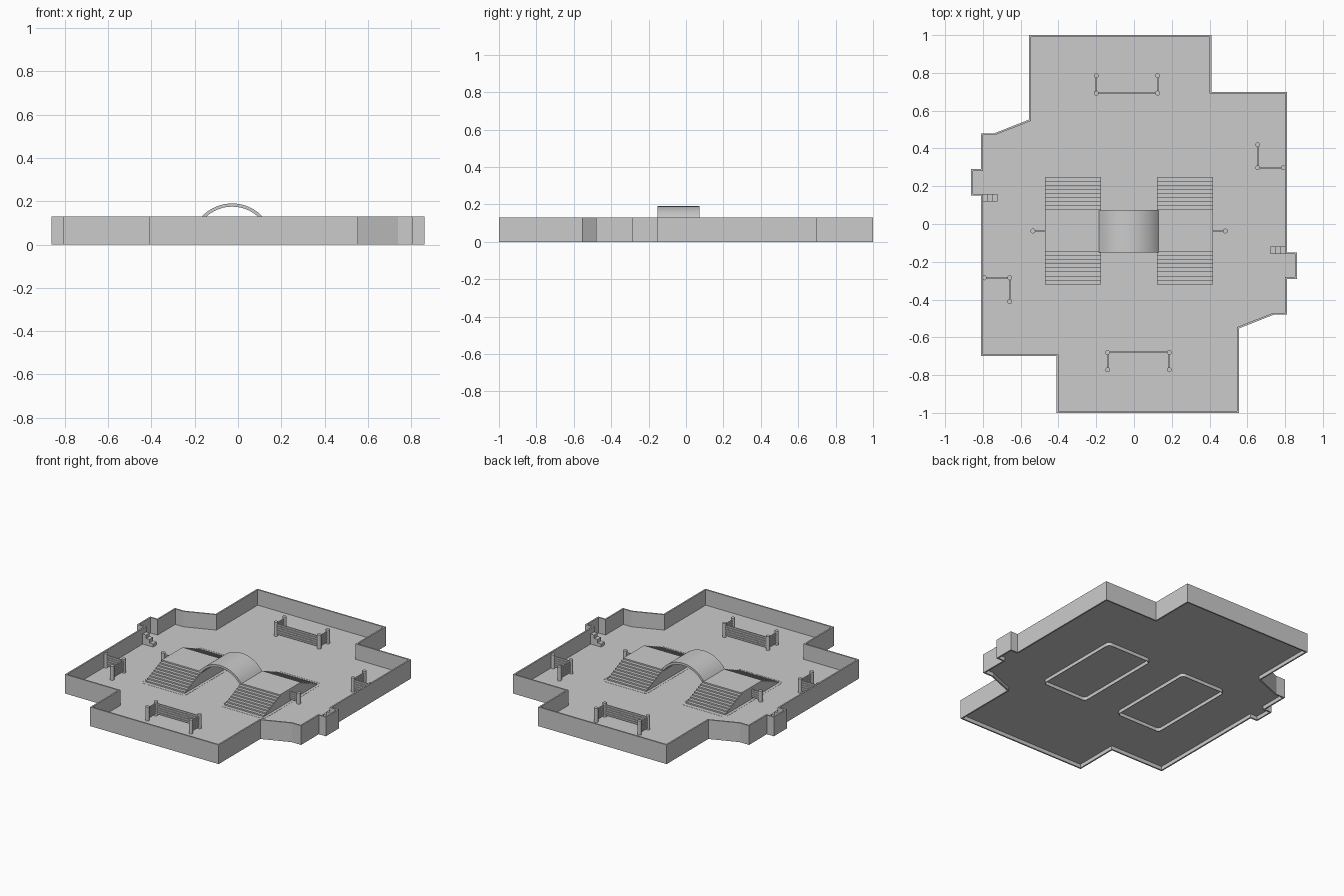
import bpy, bmesh, math
from mathutils import Vector

if "Cube" in bpy.data.objects:
    bpy.data.objects.remove(bpy.data.objects["Cube"])

FLOOR, WALL, DECK = 0.025, 0.13, 0.108


def make(name, verts, faces):
    me = bpy.data.meshes.new(name)
    me.from_pydata(verts, [], faces)
    bm = bmesh.new()
    bm.from_mesh(me)
    bmesh.ops.recalc_face_normals(bm, faces=bm.faces)
    bm.to_mesh(me)
    bm.free()
    ob = bpy.data.objects.new(name, me)
    bpy.context.collection.objects.link(ob)
    return ob


def prism(name, profile, axis, lo, hi):
    """Extrude a closed 2D profile along axis 'x', 'y' or 'z'."""
    put = {'x': lambda a, b, t: (t, a, b),
           'y': lambda a, b, t: (a, t, b),
           'z': lambda a, b, t: (a, b, t)}[axis]
    n = len(profile)
    verts = [put(a, b, t) for t in (lo, hi) for a, b in profile]
    faces = [(i, (i + 1) % n, n + (i + 1) % n, n + i) for i in range(n)]
    faces += [tuple(range(n)), tuple(range(n, 2 * n))]
    return make(name, verts, faces)


def ring(name, outer, inner, z0, z1):
    """Upright band between two matching closed loops."""
    n = len(outer)
    verts = [(x, y, z) for loop, z in ((outer, z0), (outer, z1), (inner, z1), (inner, z0))
             for x, y in loop]
    faces = [(k * n + i, k * n + (i + 1) % n, (k + 1) % 4 * n + (i + 1) % n, (k + 1) % 4 * n + i)
             for k in range(4) for i in range(n)]
    return make(name, verts, faces)


def inset(loop, d):
    """Offset a clockwise loop inwards by d."""
    out = []
    for i, p in enumerate(loop):
        p = Vector(p)
        a = (p - Vector(loop[i - 1])).normalized()
        b = (Vector(loop[(i + 1) % len(loop)]) - p).normalized()
        na, nb = Vector((a.y, -a.x)), Vector((b.y, -b.x))
        m = (na + nb) / (1 + na.dot(nb))
        out.append(tuple(p + m * d))
    return out


# Floor and perimeter wall, half the outline turned 180 degrees for the rest
half = [(-0.555, 1), (0.41, 1), (0.41, 0.70), (0.81, 0.70), (0.81, -0.15), (0.863, -0.15),
        (0.863, -0.29), (0.81, -0.29), (0.81, -0.48), (0.74, -0.48), (0.555, -0.553)]
outline = half + [(-x, -y) for x, y in half[1:-1]] + [(-0.555, 0.553)]
outline = half[1:] + [(0.555, -1)] + [(-x, -y) for x, y in half[1:]] + [(-0.555, 1)]
inner = inset(outline, 0.01)
make("floor", [(x, y, FLOOR) for x, y in inner], [tuple(range(len(inner)))])
ring("perimeter_wall", outline, inner, 0, WALL)


# Stepped platforms, stairs at front and back
def stair_profile(y0, y1, y2, y3, n=9):
    rise = (DECK - FLOOR) / n
    up = []
    for i in range(n):
        y = y0 + (y1 - y0) * i / (n - 1)
        up += [(y, FLOOR + i * rise), (y, FLOOR + (i + 1) * rise)]
    down = []
    for i in range(n):
        y = y3 + (y2 - y3) * i / (n - 1)
        down += [(y, FLOOR + i * rise), (y, FLOOR + (i + 1) * rise)]
    return up + down[::-1]


def rounded_rect(x0, x1, y0, y1, r):
    pts = []
    for cx, cy, a0 in ((x1 - r, y1 - r, 90), (x1 - r, y0 + r, 0),
                       (x0 + r, y0 + r, -90), (x0 + r, y1 - r, -180)):
        for k in range(5):
            a = math.radians(a0 - k * 22.5)
            pts.append((cx + r * math.cos(a), cy + r * math.sin(a)))
    return pts


for side, x0, x1 in (("left", -0.47, -0.175), ("right", 0.122, 0.418)):
    prism(f"{side}_stair_platform", stair_profile(-0.32, -0.147, 0.077, 0.25), 'x', x0, x1)
    # Rounded skirt around the platform foot, below the floor
    loop = rounded_rect(x0 - 0.02, x1 + 0.02, -0.347, 0.28, 0.025)
    ring(f"{side}_platform_skirt", loop, inset(loop, 0.004), 0.002, FLOOR + 0.001)

# Arched bridge between the platforms
cx, R, t, top = -0.027, 0.193, 0.015, 0.19
cz, N = top - R, 24
end = math.acos((DECK - cz) / R)
angles = [-end + 2 * end * i / N for i in range(N + 1)]
arc = [(cx + R * math.sin(a), cz + R * math.cos(a)) for a in angles]
arc += [(cx + (R - t) * math.sin(a), cz + (R - t) * math.cos(a)) for a in reversed(angles)]
bridge = prism("arched_bridge", arc, 'y', -0.152, 0.073)
bpy.context.view_layer.objects.active = bridge
bridge.select_set(True)
bpy.ops.object.shade_smooth_by_angle(angle=math.radians(30))
bridge.select_set(False)


# Fences: round posts joined by horizontal rails
def fence(name, pts, posts, height=0.12, rails=5):
    for i in posts:
        x, y = pts[i]
        r = 0.013
        circle = [(x + r * math.cos(k * math.pi / 6), y + r * math.sin(k * math.pi / 6))
                  for k in range(12)]
        prism(f"{name}_post", circle, 'z', FLOOR, height)
    for p, q in zip(pts, pts[1:]):
        p, q = Vector(p), Vector(q)
        d = (q - p).normalized() * 0.004
        n = Vector((-d.y, d.x))
        for k in range(rails):
            z = FLOOR + 0.012 + (height - FLOOR - 0.02) * k / rails
            prism(f"{name}_rail", [p + n, q + n, q - n, p - n], 'z', z, z + 0.011)


fence("back_fence", [(-0.2, 0.785), (-0.2, 0.693), (0.125, 0.693), (0.125, 0.785)], range(4))
fence("front_fence", [(-0.14, -0.772), (-0.14, -0.68), (0.187, -0.68), (0.187, -0.772)], range(4))
fence("right_fence", [(0.655, 0.42), (0.655, 0.298), (0.79, 0.298)], range(3))
fence("left_fence", [(-0.658, -0.41), (-0.658, -0.285), (-0.793, -0.285)], range(3))
fence("left_platform_fence", [(-0.535, -0.037), (-0.47, -0.037)], [0], 0.1, 4)
fence("right_platform_fence", [(0.483, -0.037), (0.418, -0.037)], [0], 0.1, 4)

# Small block steps beside the wall alcoves
for side, s in (("left", -1), ("right", 1)):
    for i, h in enumerate((0.068, 0.045, 0.022)):
        xa, xb = s * (0.8 - 0.026 * i), s * (0.774 - 0.026 * i)
        ya, yb = -s * 0.12, -s * 0.158
        prism(f"{side}_alcove_step", [(xa, ya), (xb, ya), (xb, yb), (xa, yb)],
              'z', FLOOR, FLOOR + h)
